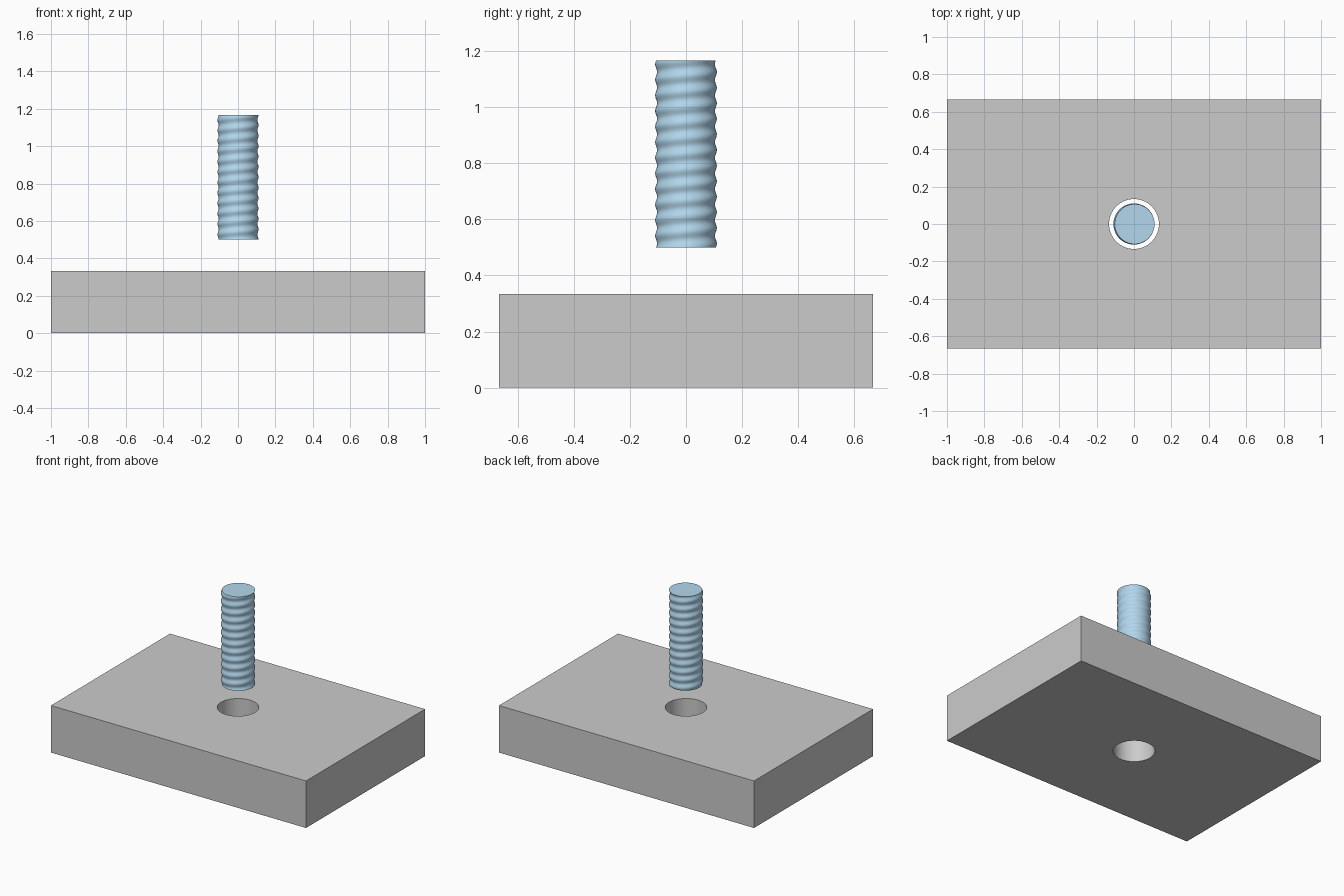
import bpy, bmesh
from math import cos, sin, pi

if "Cube" in bpy.data.objects:
    bpy.data.objects.remove(bpy.data.objects["Cube"])


def smooth(obj, angle=0.6):
    bpy.ops.object.select_all(action='DESELECT')
    obj.select_set(True)
    bpy.context.view_layer.objects.active = obj
    bpy.ops.object.shade_smooth_by_angle(angle=angle)


# Base plate
bpy.ops.mesh.primitive_cube_add(size=1, location=(0, 0, 1 / 6))
plate = bpy.context.object
plate.name = "base_plate"
plate.scale = (2, 4 / 3, 1 / 3)
bpy.ops.object.transform_apply(location=False, rotation=False, scale=True)

# Clearance hole through the plate
bpy.ops.mesh.primitive_cylinder_add(vertices=64, radius=0.1335, depth=1,
                                    location=(0, 0, 1 / 6))
cutter = bpy.context.object
cutter.name = "hole_cutter"
hole = plate.modifiers.new("hole", 'BOOLEAN')
hole.operation = 'DIFFERENCE'
hole.solver = 'EXACT'
hole.object = cutter
bpy.context.view_layer.objects.active = plate
bpy.ops.object.modifier_apply(modifier="hole")
bpy.data.objects.remove(cutter)
smooth(plate)

# Threaded rod: stacked rings whose radius follows a right-handed helix
Z0, Z1, TURNS, SEGS, STEPS = 0.5, 3.5 / 3, 12, 64, 8
RADIUS, DEPTH = 0.1065, 0.0035
rows = TURNS * STEPS
bm = bmesh.new()
rings = []
for i in range(rows + 1):
    f = i / rows
    ring = []
    for j in range(SEGS):
        a = 2 * pi * j / SEGS
        r = RADIUS + DEPTH * cos(a - 2 * pi * TURNS * f)
        ring.append(bm.verts.new((r * cos(a), r * sin(a), Z0 + (Z1 - Z0) * f)))
    rings.append(ring)
for low, high in zip(rings, rings[1:]):
    for j in range(SEGS):
        k = (j + 1) % SEGS
        bm.faces.new((low[j], low[k], high[k], high[j]))
bm.faces.new(rings[0][::-1])
bm.faces.new(rings[-1])
mesh = bpy.data.meshes.new("threaded_rod")
bm.to_mesh(mesh)
bm.free()
rod = bpy.data.objects.new("threaded_rod", mesh)
bpy.context.collection.objects.link(rod)
blue = bpy.data.materials.new("blue")
blue.diffuse_color = (0.45, 0.68, 0.85, 1)
blue.use_nodes = True
blue.node_tree.nodes["Principled BSDF"].inputs["Base Color"].default_value = blue.diffuse_color
mesh.materials.append(blue)
smooth(rod, 0.8)
